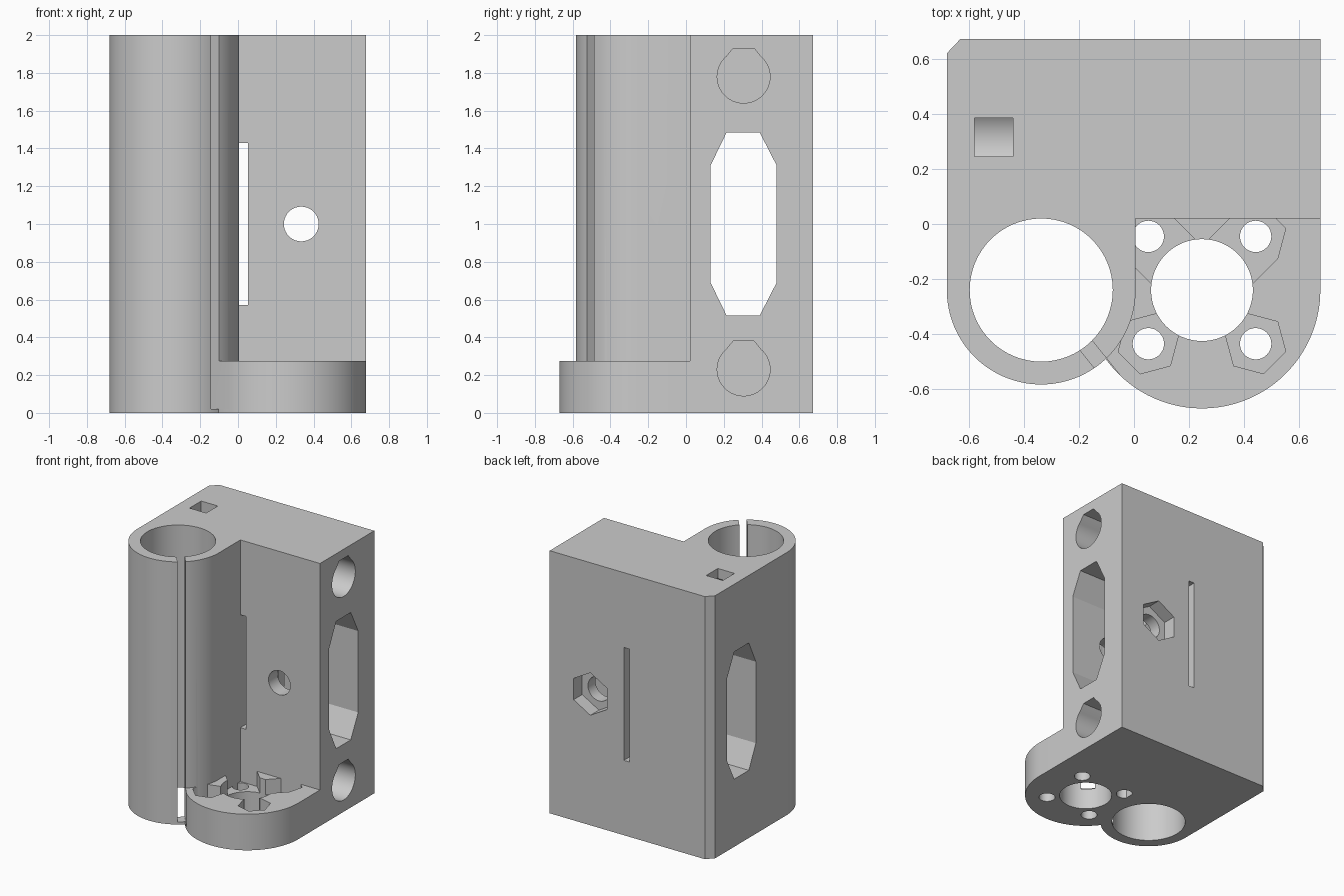
import bpy
import bmesh
from math import cos, sin, radians

cube = bpy.data.objects.get("Cube")
if cube:
    bpy.data.objects.remove(cube, do_unlink=True)

grey = bpy.data.materials.new("light grey plastic")
grey.use_nodes = True
grey.diffuse_color = (0.6, 0.6, 0.6, 1)
grey.node_tree.nodes["Principled BSDF"].inputs["Base Color"].default_value = (0.6, 0.6, 0.6, 1)


def arc(cx, cy, r, start=0, end=360, n=64):
    """Points along an arc; a full circle leaves out the repeated end."""
    steps = n if end - start == 360 else n - 1
    angles = [radians(start + (end - start) * i / steps) for i in range(n)]
    return [(cx + r * cos(a), cy + r * sin(a)) for a in angles]


def rect(x0, y0, x1, y1):
    return [(x0, y0), (x1, y0), (x1, y1), (x0, y1)]


def prism(name, outline, axis, lo, hi):
    """Extrude an outline along an axis."""
    place = {"x": lambda u, v, w: (w, u, v),
             "y": lambda u, v, w: (u, w, v),
             "z": lambda u, v, w: (u, v, w)}[axis]
    bm = bmesh.new()
    ends = [[bm.verts.new(place(u, v, w)) for u, v in outline] for w in (lo, hi)]
    bm.faces.new(ends[0])
    bm.faces.new(ends[1])
    for i in range(len(outline)):
        j = (i + 1) % len(outline)
        bm.faces.new((ends[0][i], ends[0][j], ends[1][j], ends[1][i]))
    bmesh.ops.recalc_face_normals(bm, faces=bm.faces)
    mesh = bpy.data.meshes.new(name)
    bm.to_mesh(mesh)
    bm.free()
    mesh.materials.append(grey)
    obj = bpy.data.objects.new(name, mesh)
    bpy.context.scene.collection.objects.link(obj)
    return obj


def combine(target, other, operation="DIFFERENCE"):
    """Apply a boolean and discard the helper."""
    mod = target.modifiers.new("shape", "BOOLEAN")
    mod.operation = operation
    mod.solver = "EXACT"
    mod.object = other
    bpy.context.view_layer.objects.active = target
    bpy.ops.object.modifier_apply(modifier=mod.name)
    bpy.data.objects.remove(other, do_unlink=True)


def cut(target, outline, axis, lo, hi):
    combine(target, prism("cutter", outline, axis, lo, hi))


TUBE = (-0.337, -0.24)
FOOT = (0.247, -0.24)
FOOT_TOP = 0.275
POCKET_FLOOR = 0.16

# Block and clamp tube share one outline
body = prism("carriage_block",
             [(0.677, 0.02), (0.677, 0.673), (-0.63, 0.673), (-0.68, 0.62)]
             + arc(*TUBE, 0.343, 180, 360) + [(0.006, 0.02)],
             "z", 0, 2)

# Round foot with centre hole, screw holes and nut pockets
foot = prism("foot", [(0.677, 0.1), (-0.183, 0.1)] + arc(*FOOT, 0.43, 180, 360), "z", 0, FOOT_TOP)
cut(foot, arc(*FOOT, 0.185), "z", -0.1, 0.4)
for sx in (-1, 1):
    for sy in (-1, 1):
        hx, hy = FOOT[0] + 0.195 * sx, FOOT[1] + 0.195 * sy
        nut = [(hx + sx * u, hy + sy * v) for u, v in arc(0, 0, 0.113, -45, 315, 6)]
        if sy > 0:
            # Rear pockets run open to the centre hole
            nut = nut[:4] + [(x - 0.15 * sx, y - 0.15 * sy) for x, y in (nut[3], nut[0])]
        cut(foot, nut, "z", POCKET_FLOOR, 0.4)
        cut(foot, arc(hx, hy, 0.057, n=32), "z", -0.1, 0.4)
combine(body, foot, "UNION")

# Clamp tube bore and its slanted slot
cut(body, arc(*TUBE, 0.26), "z", -0.1, 2.1)
dx, dy = cos(radians(-51)), sin(radians(-51))
slot = [(TUBE[0] + d * dx - w * dy, TUBE[1] + d * dy + w * dx)
        for d, w in rect(0.2, -0.028, 0.5, 0.028)]
cut(body, slot, "z", 0.02, 2.1)

# Eight-sided window through the block
window = [(0.215, 1.485), (0.39, 1.485), (0.48, 1.31), (0.48, 0.69),
          (0.39, 0.515), (0.215, 0.515), (0.13, 0.69), (0.13, 1.31)]
cut(body, window, "x", -1, 1)

# Blind rod holes with peaked tops
for z in (0.23, 1.78):
    rod = arc(0.305, z, 0.14, 130, 410, 40) + [(0.36, z + 0.15), (0.25, z + 0.15)]
    cut(body, rod, "x", -0.6, 1)

# Square well in the top
cut(body, rect(-0.58, 0.245, -0.44, 0.385), "z", 1.8, 2.1)

# Belt slit, tension screw hole and its nut trap in the back
cut(body, rect(0.006, 0.57, 0.053, 1.43), "y", 0.012, 0.8)
cut(body, arc(0.335, 1, 0.092, n=40), "y", -0.1, 0.8)
cut(body, arc(0.335, 1, 0.162, 30, 390, 6), "y", 0.57, 0.8)

# Smooth round walls, crisp edges
bpy.ops.object.select_all(action="DESELECT")
body.select_set(True)
bpy.context.view_layer.objects.active = body
bpy.ops.object.shade_smooth_by_angle(angle=radians(25))
